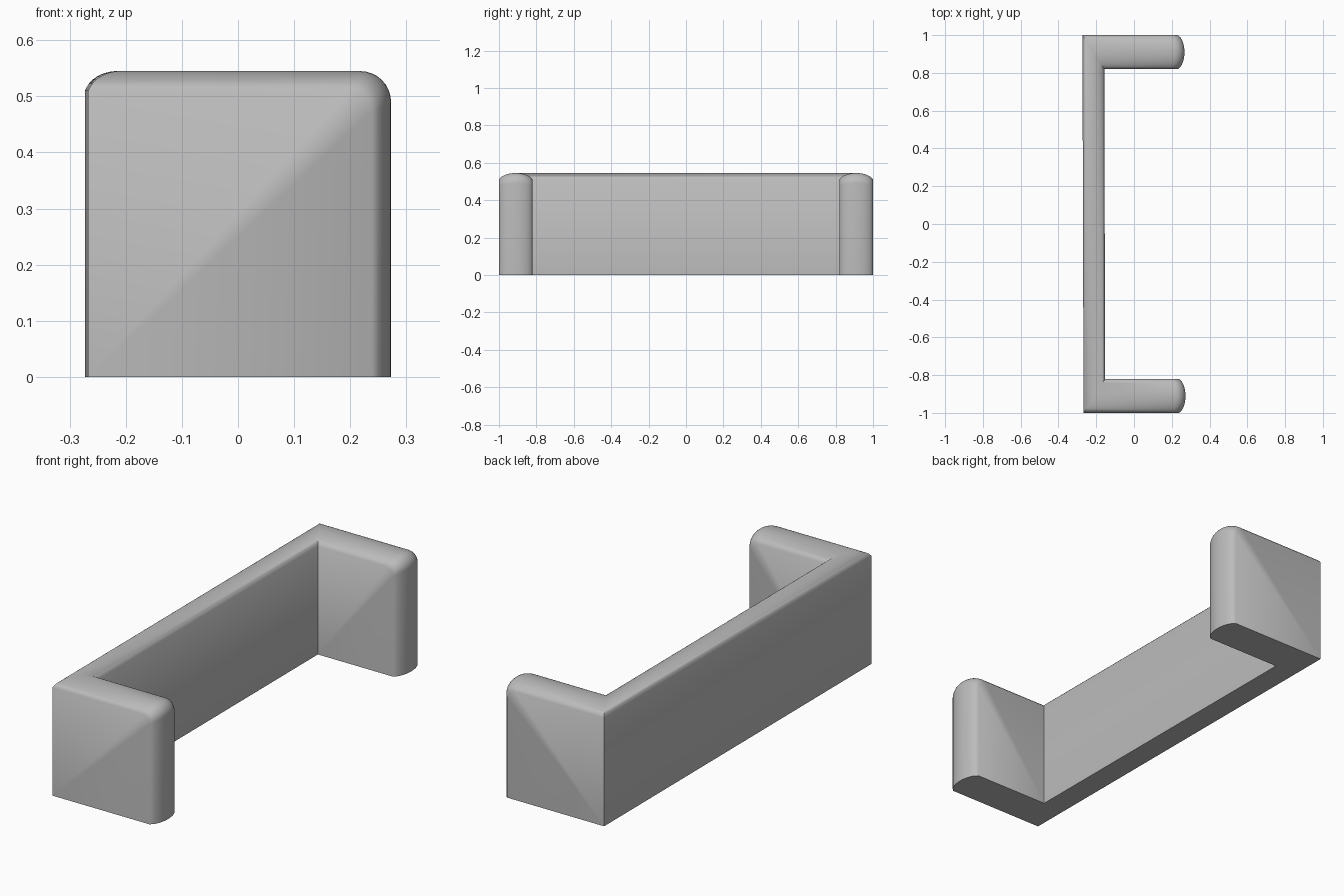
import bpy, bmesh, math

cube = bpy.data.objects.get("Cube")
if cube:
    bpy.data.objects.remove(cube)

HEIGHT, HALF_X = 0.545, 0.27
ARM_W, BACK_W = 0.18, 0.115
CORNER, CROWN = 0.055, 0.05
COLS, STEPS = 16, 8

grey = bpy.data.materials.new("plain grey")
grey.use_nodes = True
colour = (0.5, 0.5, 0.5, 1)
grey.diffuse_color = colour
grey.node_tree.nodes["Principled BSDF"].inputs["Base Color"].default_value = colour

bm = bmesh.new()


def vert(x, y, z):
    # the plan is very slightly skewed
    return bm.verts.new((x - 0.003 * y, y, z))


def arm_line(t, side):
    """One line up the front end, round the corner and back to the mitre."""
    u = 2 * t - 1
    drop = CROWN * (1 - math.sqrt(1 - (0.95 * u) ** 2))
    y = side * (1 - ARM_W * t)
    front, top = HALF_X - drop, HEIGHT - drop
    r = CORNER - 0.5 * drop
    pts = [vert(front, y, 0)]
    for i in range(STEPS + 1):
        a = math.pi / 2 * i / STEPS
        pts.append(vert(front - r + r * math.cos(a), y, top - r + r * math.sin(a)))
    pts.append(vert(-HALF_X + BACK_W * t, y, top))
    return pts


# rounded crown running over both arms and the back, mitred at the corners
ends = [[arm_line(i / COLS, s) for i in range(COLS + 1)] for s in (-1, 1)]
lines = [a + b[::-1] for a, b in zip(*ends)]
for a, b in zip(lines, lines[1:]):
    for i in range(len(a) - 1):
        bm.faces.new((a[i], a[i + 1], b[i + 1], b[i]))

# outer and inner side walls, then the underside
floors = []
for t, col in ((0, 0), (1, COLS)):
    feet = [vert(-HALF_X + BACK_W * t, s * (1 - ARM_W * t), 0) for s in (-1, 1)]
    floors.append(feet)
    for arm, foot in zip(ends, feet):
        bm.faces.new(arm[col] + [foot])
    bm.faces.new((ends[0][col][-1], ends[1][col][-1], feet[1], feet[0]))
outer, inner = floors
for k, arm in enumerate(ends):
    bm.faces.new([line[0] for line in arm] + [inner[k], outer[k]])
bm.faces.new((outer[0], outer[1], inner[1], inner[0]))

bmesh.ops.recalc_face_normals(bm, faces=bm.faces)
mesh = bpy.data.meshes.new("back_and_arms")
bm.to_mesh(mesh)
bm.free()
mesh.materials.append(grey)
frame = bpy.data.objects.new("back_and_arms", mesh)
bpy.context.collection.objects.link(frame)
bpy.ops.object.select_all(action="DESELECT")
frame.select_set(True)
bpy.context.view_layer.objects.active = frame
bpy.ops.object.shade_smooth_by_angle(angle=math.radians(45))
